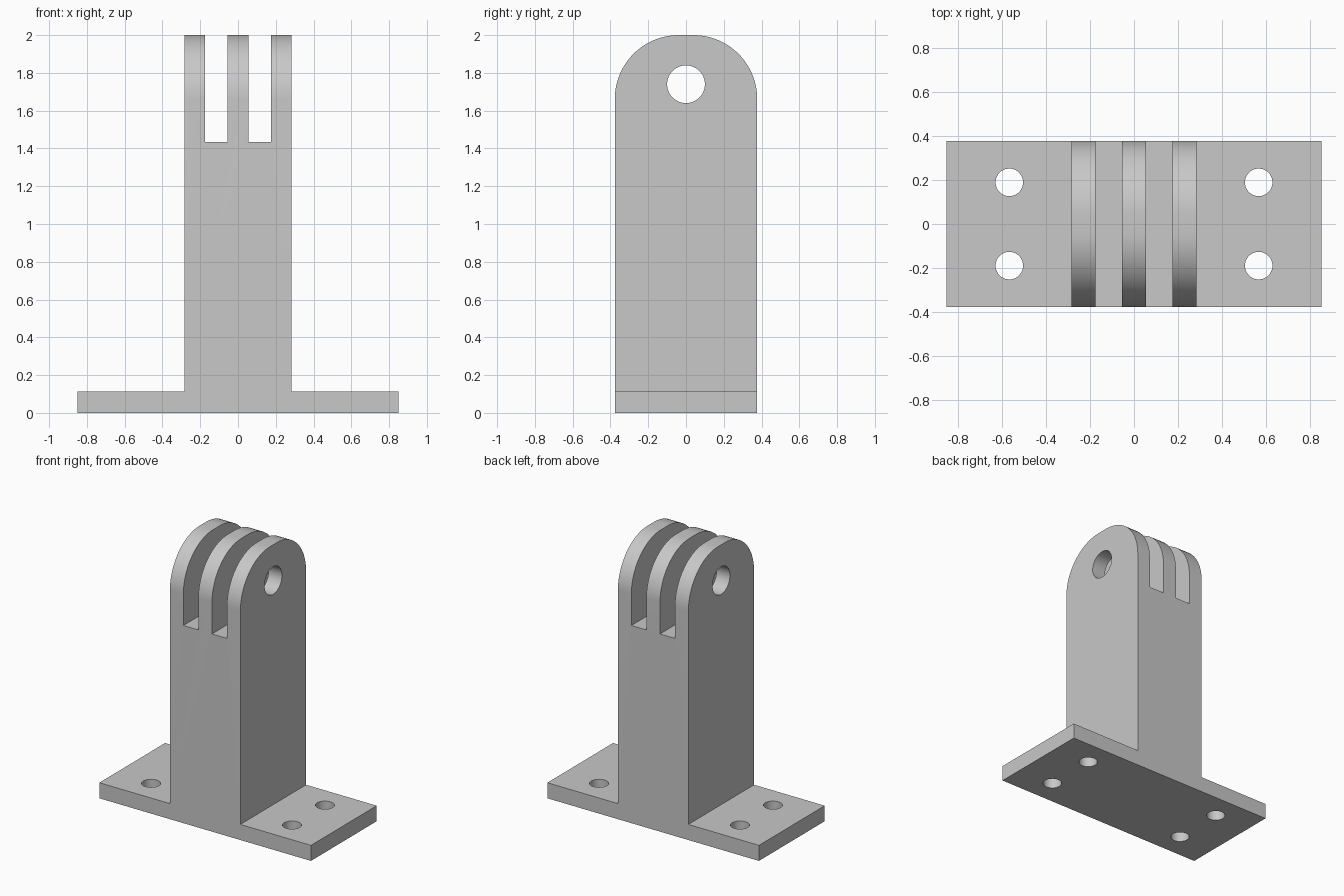
import bpy
import bmesh
from math import cos, sin, pi, radians
from mathutils import Vector

cube = bpy.data.objects.get("Cube")
if cube:
    bpy.data.objects.remove(cube, do_unlink=True)

HALF_LENGTH, HALF_DEPTH, HEIGHT = 0.85, 0.377, 2.0
PLATE_TOP, COLUMN_HALF = 0.113, 0.283
SLOT_IN, SLOT_OUT, SLOT_FLOOR = 0.055, 0.175, 1.435
ROUND = 0.338

grey = bpy.data.materials.new("light grey")
grey.use_nodes = True
colour = (0.58, 0.58, 0.58, 1)
grey.diffuse_color = colour
grey.node_tree.nodes["Principled BSDF"].inputs["Base Color"].default_value = colour


def prism(name, points, direction):
    """Extrude a closed outline along a direction."""
    bm = bmesh.new()
    face = bm.faces.new([bm.verts.new(p) for p in points])
    out = bmesh.ops.extrude_face_region(bm, geom=[face])
    moved = [v for v in out["geom"] if isinstance(v, bmesh.types.BMVert)]
    bmesh.ops.translate(bm, verts=moved, vec=direction)
    bmesh.ops.recalc_face_normals(bm, faces=bm.faces)
    mesh = bpy.data.meshes.new(name)
    bm.to_mesh(mesh)
    bm.free()
    mesh.materials.append(grey)
    obj = bpy.data.objects.new(name, mesh)
    bpy.context.collection.objects.link(obj)
    return obj


def circle(radius, steps=48):
    return [(radius * cos(2 * pi * i / steps), radius * sin(2 * pi * i / steps))
            for i in range(steps)]


def combine(target, tool, operation):
    """Apply a boolean and remove the tool."""
    tool.hide_render = True
    mod = target.modifiers.new("shape", "BOOLEAN")
    mod.operation, mod.solver, mod.object = operation, "EXACT", tool
    bpy.context.view_layer.objects.active = target
    bpy.ops.object.modifier_apply(modifier=mod.name)
    bpy.data.objects.remove(tool, do_unlink=True)


# Base plate, column and three prongs as one front outline
over = HEIGHT + 0.1
right_half = [(HALF_LENGTH, 0), (HALF_LENGTH, PLATE_TOP), (COLUMN_HALF, PLATE_TOP),
              (COLUMN_HALF, over), (SLOT_OUT, over), (SLOT_OUT, SLOT_FLOOR),
              (SLOT_IN, SLOT_FLOOR), (SLOT_IN, over)]
outline = right_half + [(-x, z) for x, z in reversed(right_half)]
bracket = prism("mounting_bracket", [(x, -0.5, z) for x, z in outline], Vector((0, 1, 0)))

# Rounded side outline trims the depth and the prong tips
arc = [(HALF_DEPTH - ROUND + ROUND * cos(a), HEIGHT - ROUND + ROUND * sin(a))
       for a in (pi / 2 * i / 20 for i in range(21))]
side = [(HALF_DEPTH, -0.1)] + arc
side += [(-y, z) for y, z in reversed(side)]
combine(bracket, prism("side_trim", [(-1, y, z) for y, z in side], Vector((2, 0, 0))), "INTERSECT")

# Pivot hole through the prongs
pivot = [(-1, y, z + 1.74) for y, z in circle(0.1)]
combine(bracket, prism("pivot_cutter", pivot, Vector((2, 0, 0))), "DIFFERENCE")

# Four screw holes in the plate
for sx in (-1, 1):
    for sy in (-1, 1):
        hole = [(x + sx * 0.566, y + sy * 0.189, -0.1) for x, y in circle(0.0625)]
        combine(bracket, prism("screw_cutter", hole, Vector((0, 0, 0.4))), "DIFFERENCE")

# Single material and smooth curves with sharp edges
bracket.data.materials.clear()
bracket.data.materials.append(grey)
for poly in bracket.data.polygons:
    poly.material_index = 0
bpy.ops.object.select_all(action="DESELECT")
bracket.select_set(True)
bpy.context.view_layer.objects.active = bracket
bpy.ops.object.shade_smooth_by_angle(angle=radians(30))
